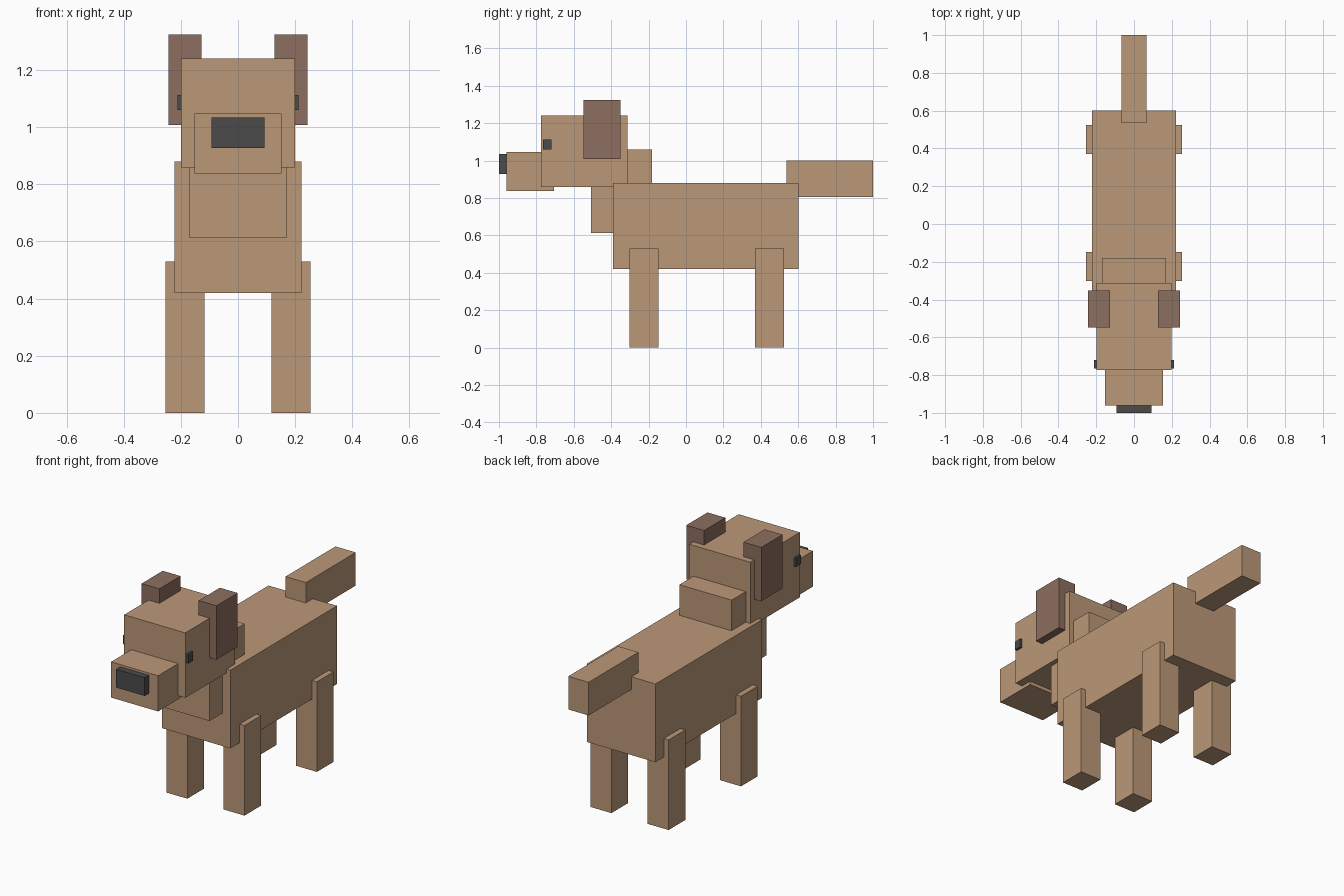
import bpy

# Remove the default cube only
old = bpy.data.objects.get("Cube")
if old:
    bpy.data.objects.remove(old, do_unlink=True)


def make_material(name, rgb):
    mat = bpy.data.materials.new(name)
    mat.use_nodes = True
    colour = (*rgb, 1.0)
    mat.diffuse_color = colour
    for node in mat.node_tree.nodes:
        if node.type == 'BSDF_PRINCIPLED':
            node.inputs["Base Color"].default_value = colour
    return mat


tan = make_material("tan_fur", (0.50, 0.315, 0.19))
brown = make_material("brown_ear", (0.262, 0.156, 0.115))
dark = make_material("dark_grey", (0.07, 0.07, 0.07))


def box(name, x, y, z, mat):
    """Box from (min, max) ranges along each axis."""
    bpy.ops.mesh.primitive_cube_add(size=1)
    obj = bpy.context.object
    obj.name = obj.data.name = name
    ranges = (x, y, z)
    for v in obj.data.vertices:
        v.co = [r[1] if c > 0 else r[0] for c, r in zip(v.co, ranges)]
    obj.data.materials.append(mat)
    return obj


def centred(name, half_width, y, z, mat):
    return box(name, (-half_width, half_width), y, z, mat)


def pair(name, inner, outer, y, z, mat):
    box("left_" + name, (inner, outer), y, z, mat)
    box("right_" + name, (-outer, -inner), y, z, mat)


# Trunk, neck and tail
centred("body", 0.223, (-0.389, 0.602), (0.42, 0.88), tan)
centred("neck", 0.17, (-0.507, -0.181), (0.612, 1.06), tan)
centred("tail", 0.066, (0.536, 1.0), (0.805, 1.0), tan)

# Head, muzzle and nose
centred("head", 0.199, (-0.774, -0.313), (0.858, 1.24), tan)
centred("muzzle", 0.153, (-0.961, -0.705), (0.837, 1.047), tan)
centred("nose", 0.093, (-1.0, -0.95), (0.927, 1.034), dark)

# Eyes and ears
pair("eye", 0.17, 0.212, (-0.764, -0.72), (1.06, 1.113), dark)
pair("ear", 0.128, 0.244, (-0.548, -0.351), (1.008, 1.325), brown)

# Legs
for end, y in (("front", (-0.303, -0.148)), ("back", (0.37, 0.525))):
    pair(end + "_leg", 0.1175, 0.2545, y, (0.0, 0.53), tan)
